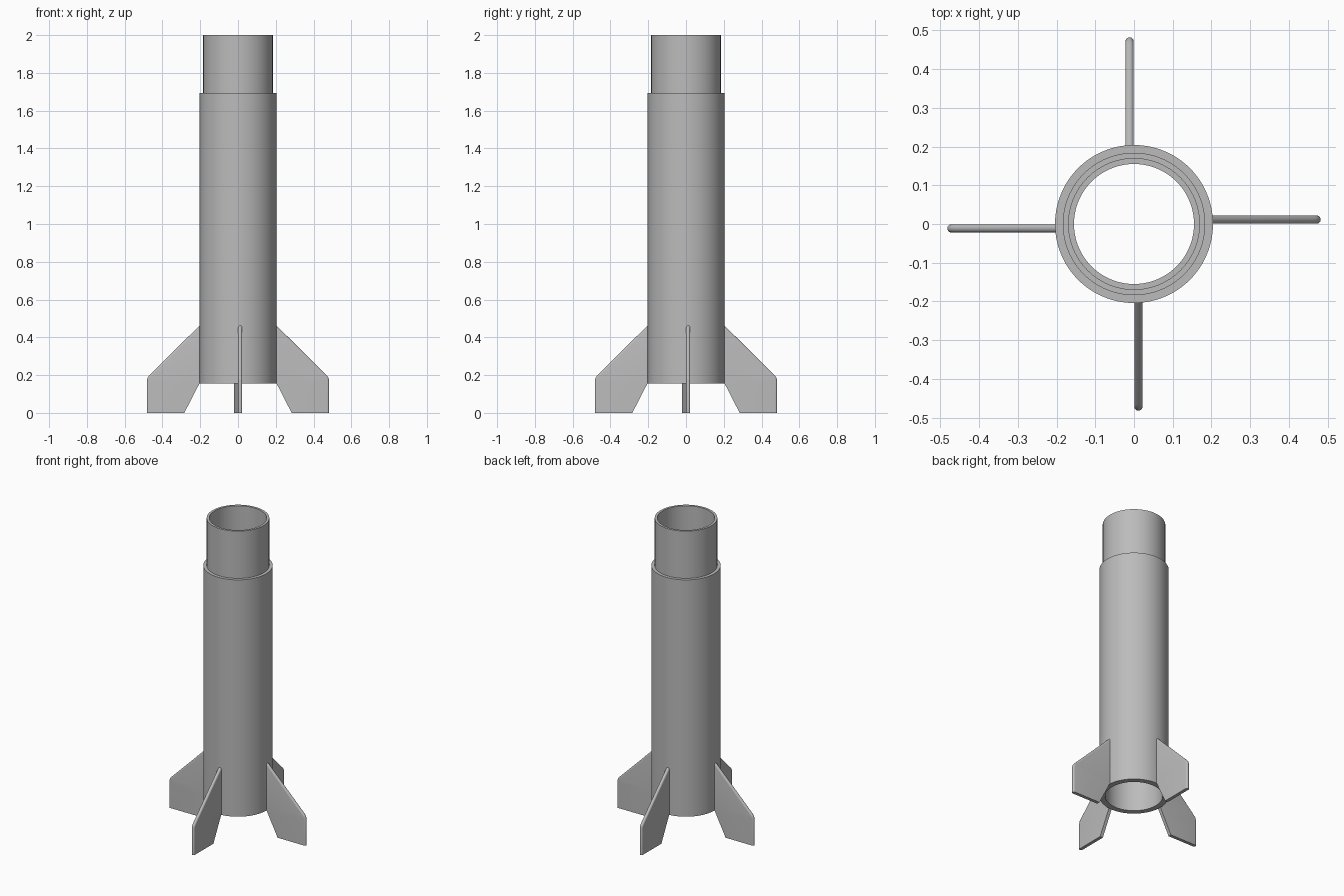
import bpy
import bmesh
import math
from mathutils import Matrix, Vector

cube = bpy.data.objects.get("Cube")
if cube:
    bpy.data.objects.remove(cube, do_unlink=True)

# One plain grey for everything
grey = bpy.data.materials.new("plain grey")
grey.use_nodes = True
colour = (0.5, 0.5, 0.5, 1)
grey.diffuse_color = colour
grey.node_tree.nodes["Principled BSDF"].inputs["Base Color"].default_value = colour


def add_object(name, bm):
    bmesh.ops.recalc_face_normals(bm, faces=bm.faces[:])
    mesh = bpy.data.meshes.new(name)
    bm.to_mesh(mesh)
    bm.free()
    mesh.materials.append(grey)
    obj = bpy.data.objects.new(name, mesh)
    bpy.context.collection.objects.link(obj)
    bpy.ops.object.select_all(action="DESELECT")
    obj.select_set(True)
    bpy.context.view_layer.objects.active = obj
    bpy.ops.object.shade_smooth_by_angle(angle=math.radians(35))
    return obj


def lathe(name, profile, steps=96):
    """Revolve a closed (radius, height) profile around z."""
    bm = bmesh.new()
    verts = [bm.verts.new((r, 0, z)) for r, z in profile]
    edges = [bm.edges.new((a, b)) for a, b in zip(verts, verts[1:] + verts[:1])]
    bmesh.ops.spin(bm, geom=verts + edges, axis=(0, 0, 1), cent=(0, 0, 0),
                   angle=math.tau, steps=steps, use_merge=True)
    bmesh.ops.remove_doubles(bm, verts=bm.verts[:], dist=0.0001)
    return add_object(name, bm)


# Hollow body with a narrower shoulder on top and a stop ring in the bore
BODY, SHOULDER, BORE, STOP = 0.204, 0.184, 0.169, 0.155
lathe("body_tube", [
    (BODY, 0.156), (BODY, 1.693), (SHOULDER, 1.693), (SHOULDER, 2.0),
    (BORE, 2.0), (BORE, 0.7), (STOP, 0.7), (STOP, 0.63),
    (BORE, 0.63), (BORE, 0.156)])

# Swept fin outline as (radius, height): leading edge, tip, foot, trailing edge
FIN = [(0.195, 0.471), (0.467, 0.201), (0.477, 0.189), (0.482, 0.174),
       (0.482, 0.0), (0.284, 0.0), (0.204, 0.156), (0.195, 0.16)]
THICK = 0.021


def fin(name, angle):
    bm = bmesh.new()
    face = bm.faces.new([bm.verts.new((r, 0.001, z)) for r, z in FIN])
    solid = bmesh.ops.extrude_face_region(bm, geom=[face])
    moved = [v for v in solid["geom"] if isinstance(v, bmesh.types.BMVert)]
    bmesh.ops.translate(bm, verts=moved, vec=Vector((0, THICK, 0)))

    # Round the leading edge and the tip, leave the other edges square
    outline = [Vector((r, 0, z)) for r, z in FIN[:5]]

    def on_front(vert):
        flat = Vector((vert.co.x, 0, vert.co.z))
        return any((flat - p).length < 0.0001 for p in outline)

    rim = [e for e in bm.edges if all(on_front(v) for v in e.verts)
           and abs(e.verts[0].co.y - e.verts[1].co.y) < 0.0001]
    bmesh.ops.bevel(bm, geom=rim, offset=THICK * 0.48, segments=5,
                    profile=0.5, affect="EDGES", clamp_overlap=False)
    bm.transform(Matrix.Rotation(angle, 4, "Z"))
    return add_object(name, bm)


for i, side in enumerate(("left", "back", "right", "front")):
    fin(side + "_fin", i * math.pi / 2)
